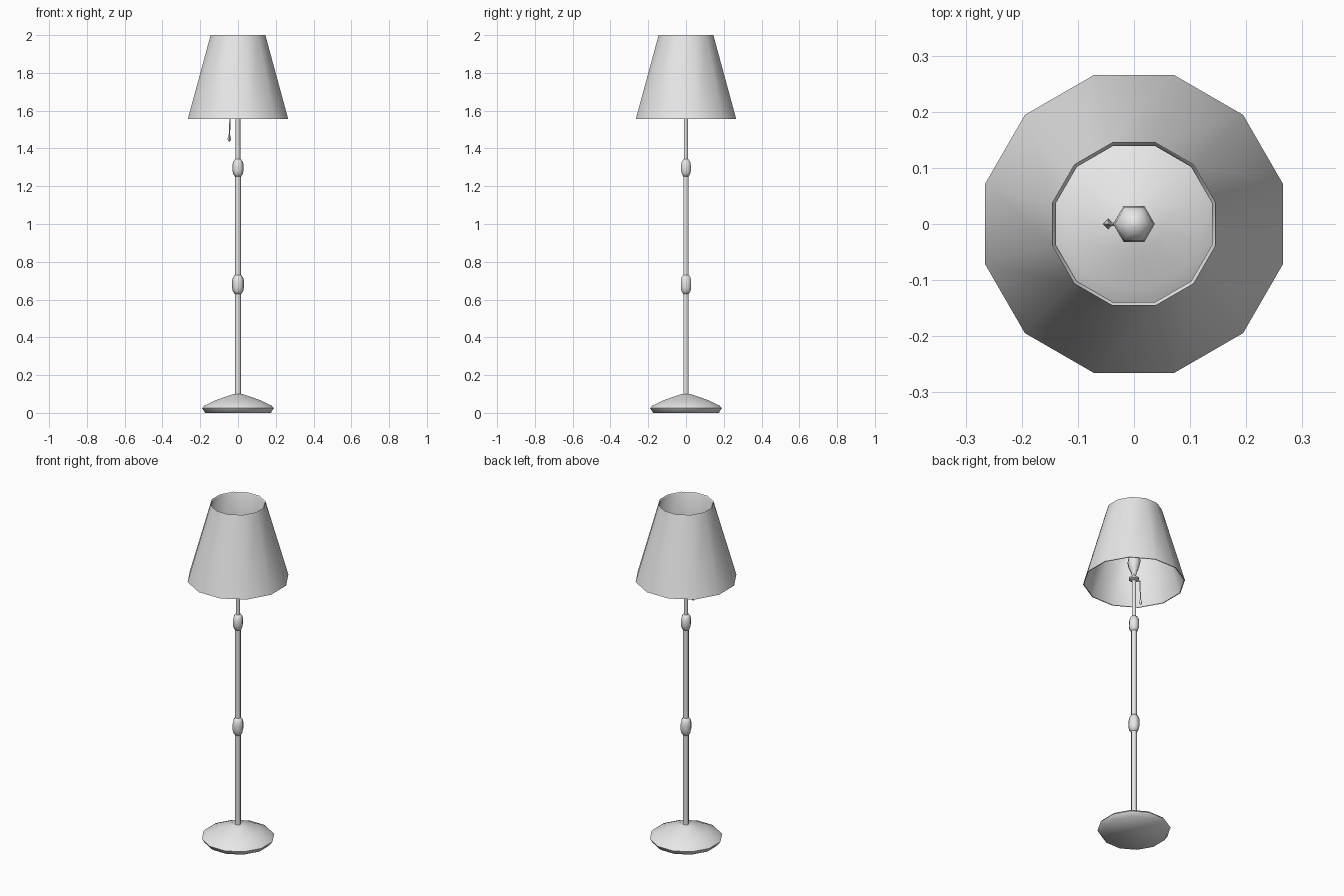
import bpy, bmesh
from math import cos, sin, radians, tau
from mathutils import Vector

old = bpy.data.objects.get("Cube")
if old:
    bpy.data.objects.remove(old, do_unlink=True)

grey = bpy.data.materials.new("plain light grey")
grey.use_nodes = True
grey.diffuse_color = (0.8, 0.8, 0.8, 1)
grey.node_tree.nodes["Principled BSDF"].inputs["Base Color"].default_value = (0.8, 0.8, 0.8, 1)


def finish(name, bm, angle):
    bmesh.ops.recalc_face_normals(bm, faces=bm.faces)
    mesh = bpy.data.meshes.new(name)
    bm.to_mesh(mesh)
    bm.free()
    mesh.materials.append(grey)
    obj = bpy.data.objects.new(name, mesh)
    bpy.context.collection.objects.link(obj)
    bpy.ops.object.select_all(action="DESELECT")
    obj.select_set(True)
    bpy.context.view_layer.objects.active = obj
    bpy.ops.object.shade_smooth_by_angle(angle=radians(angle))
    return obj


def lathe(name, profile, sides, turn=0, closed=False, centre=(0, 0), angle=62):
    """Spin (radius, height) points around a vertical axis, capping open ends."""
    bm = bmesh.new()
    rings = []
    for r, z in profile:
        angles = [radians(turn) + tau * i / sides for i in range(sides)]
        rings.append([bm.verts.new((centre[0] + r * cos(a), centre[1] + r * sin(a), z)) for a in angles])
    pairs = list(zip(rings, rings[1:]))
    if closed:
        pairs.append((rings[-1], rings[0]))
    else:
        bm.faces.new(rings[0])
        bm.faces.new(rings[-1])
    for low, high in pairs:
        for i in range(sides):
            j = (i + 1) % sides
            bm.faces.new((low[i], low[j], high[j], high[i]))
    return finish(name, bm, angle)


def rod(name, start, end, radius):
    """Thin four-sided rod between two points."""
    a, b = Vector(start), Vector(end)
    bm = bmesh.new()
    bmesh.ops.create_cone(bm, cap_ends=True, segments=4, radius1=radius, radius2=radius, depth=(b - a).length)
    turn = (b - a).to_track_quat("Z", "Y").to_matrix().to_4x4()
    turn.translation = (a + b) / 2
    bm.transform(turn)
    return finish(name, bm, 30)


# Foot and pole
lathe("base", [(0.18, 0), (0.197, 0.025), (0.185, 0.038), (0.12, 0.068),
               (0.055, 0.09), (0.03, 0.098), (0.014, 0.1)], 12, 15)
lathe("lower_pole", [(0.0165, 0.09), (0.0165, 1.3)], 6)
lathe("upper_pole", [(0.0125, 1.29), (0.0125, 1.62)], 6)

# Turned knobs on the pole
for name, height, radius, half in (("lower_knob", 0.68, 0.032, 0.052),
                                   ("upper_knob", 1.297, 0.03, 0.046)):
    lathe(name, [(0.016, height - half), (radius * 0.85, height - half * 0.7),
                 (radius, height - half * 0.3), (radius, height + half * 0.3),
                 (radius * 0.85, height + half * 0.7), (0.016, height + half)], 6)

# Switch collar and bulb
lathe("switch_collar", [(0.014, 1.565), (0.03, 1.572), (0.03, 1.582), (0.014, 1.588)], 6)
lathe("bulb", [(0.013, 1.6), (0.018, 1.62), (0.031, 1.65), (0.037, 1.68),
               (0.034, 1.705), (0.02, 1.724), (0.004, 1.73)], 6)

# Pull switch
rod("pull_arm", (-0.02, 0, 1.577), (-0.042, 0, 1.577), 0.004)
rod("pull_cord", (-0.041, 0, 1.58), (-0.046, 0, 1.465), 0.0035)
lathe("pull_weight", [(0.002, 1.478), (0.006, 1.465), (0.01, 1.45), (0.004, 1.437)], 4,
      centre=(-0.046, 0))

# Open shade with a thin wall
lathe("shade", [(0.275, 1.556), (0.15, 2.0), (0.144, 1.993), (0.27, 1.556)], 12, 15, closed=True)
